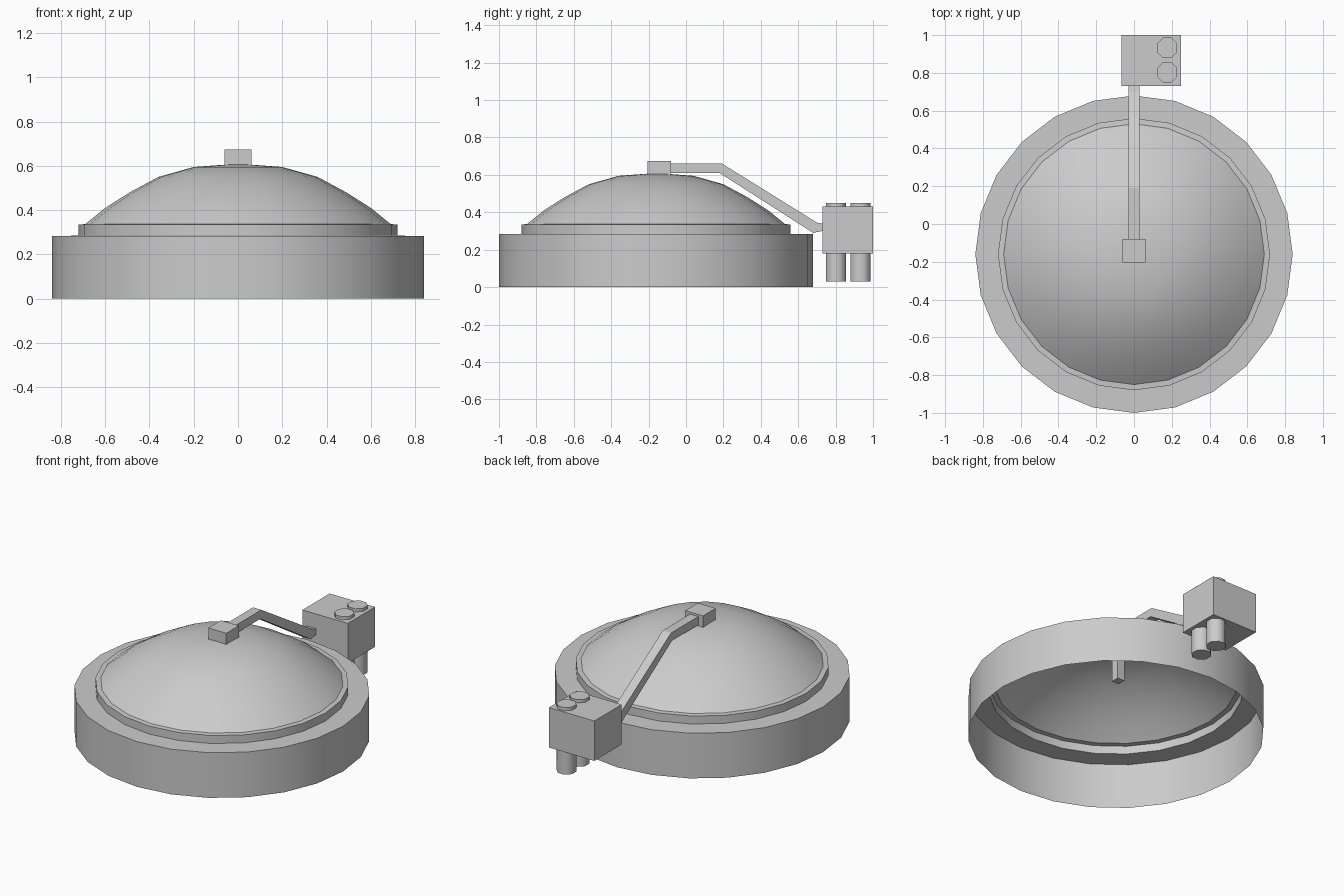
import bpy
import bmesh
from math import pi, radians
from mathutils import Matrix, Vector

cube = bpy.data.objects.get("Cube")
if cube:
    bpy.data.objects.remove(cube, do_unlink=True)

BELL_Y = -0.16
SIDES = 24


def finish(name, bm, smooth=None):
    bmesh.ops.recalc_face_normals(bm, faces=bm.faces)
    mesh = bpy.data.meshes.new(name)
    bm.to_mesh(mesh)
    bm.free()
    obj = bpy.data.objects.new(name, mesh)
    bpy.context.collection.objects.link(obj)
    if smooth:
        bpy.ops.object.select_all(action='DESELECT')
        obj.select_set(True)
        bpy.context.view_layer.objects.active = obj
        bpy.ops.object.shade_smooth_by_angle(angle=radians(smooth))
    return obj


def box(name, low, high):
    low, high = Vector(low), Vector(high)
    bm = bmesh.new()
    bmesh.ops.create_cube(bm, size=1, matrix=Matrix.Translation((low + high) / 2)
                          @ Matrix.Diagonal((*(high - low), 1)))
    return finish(name, bm)


def lathe(name, profile):
    bm = bmesh.new()
    verts = [bm.verts.new((r, BELL_Y, z)) for r, z in profile]
    edges = [bm.edges.new(pair) for pair in zip(verts, verts[1:])]
    bmesh.ops.spin(bm, geom=verts + edges, cent=(0, BELL_Y, 0), axis=(0, 0, 1),
                   angle=2 * pi, steps=SIDES, use_merge=True)
    bmesh.ops.remove_doubles(bm, verts=bm.verts, dist=0.0005)
    return finish(name, bm, 35)


def post(name, y, low, high):
    # Eight-sided post with its flats facing the axes
    bm = bmesh.new()
    bmesh.ops.create_cone(bm, cap_ends=True, segments=8, radius1=0.058, radius2=0.058,
                          depth=high - low,
                          matrix=Matrix.Translation((0.175, y, (low + high) / 2))
                          @ Matrix.Rotation(pi / 8, 4, 'Z'))
    return finish(name, bm, 50)


# Open-bottomed bell: skirt, stepped collar and domed crown
lathe("bell_shell", [(0.84, 0), (0.84, 0.283), (0.72, 0.285), (0.72, 0.335),
                     (0.69, 0.337), (0.6, 0.41), (0.49, 0.48), (0.36, 0.55),
                     (0.2, 0.595), (0, 0.61)])

# Square hub on the crown with its shaft hanging inside
box("hub", (-0.062, -0.205, 0.60), (0.062, -0.08, 0.675))
box("hub_shaft", (-0.025, -0.165, 0.34), (0.025, -0.115, 0.61))

# Bent flat arm from the hub down to the terminal block
arm = bmesh.new()
outline = [(-0.09, 0.61), (0.18, 0.61), (0.68, 0.29), (0.75, 0.305),
           (0.75, 0.335), (0.70, 0.345), (0.19, 0.662), (-0.09, 0.662)]
face = arm.faces.new([arm.verts.new((-0.029, y, z)) for y, z in outline])
extruded = bmesh.ops.extrude_face_region(arm, geom=[face])["geom"]
bmesh.ops.translate(arm, vec=(0.058, 0, 0),
                    verts=[v for v in extruded if isinstance(v, bmesh.types.BMVert)])
finish("arm", arm)

# Two-layer terminal block
box("block_base", (-0.065, 0.73, 0.18), (0.25, 1.0, 0.235))
box("block_body", (-0.065, 0.73, 0.235), (0.25, 1.0, 0.43))

# Paired buttons above and prongs below the block
for label, y in (("front", 0.803), ("back", 0.933)):
    post(label + "_button", y, 0.42, 0.45)
    post(label + "_prong", y, 0.03, 0.19)
